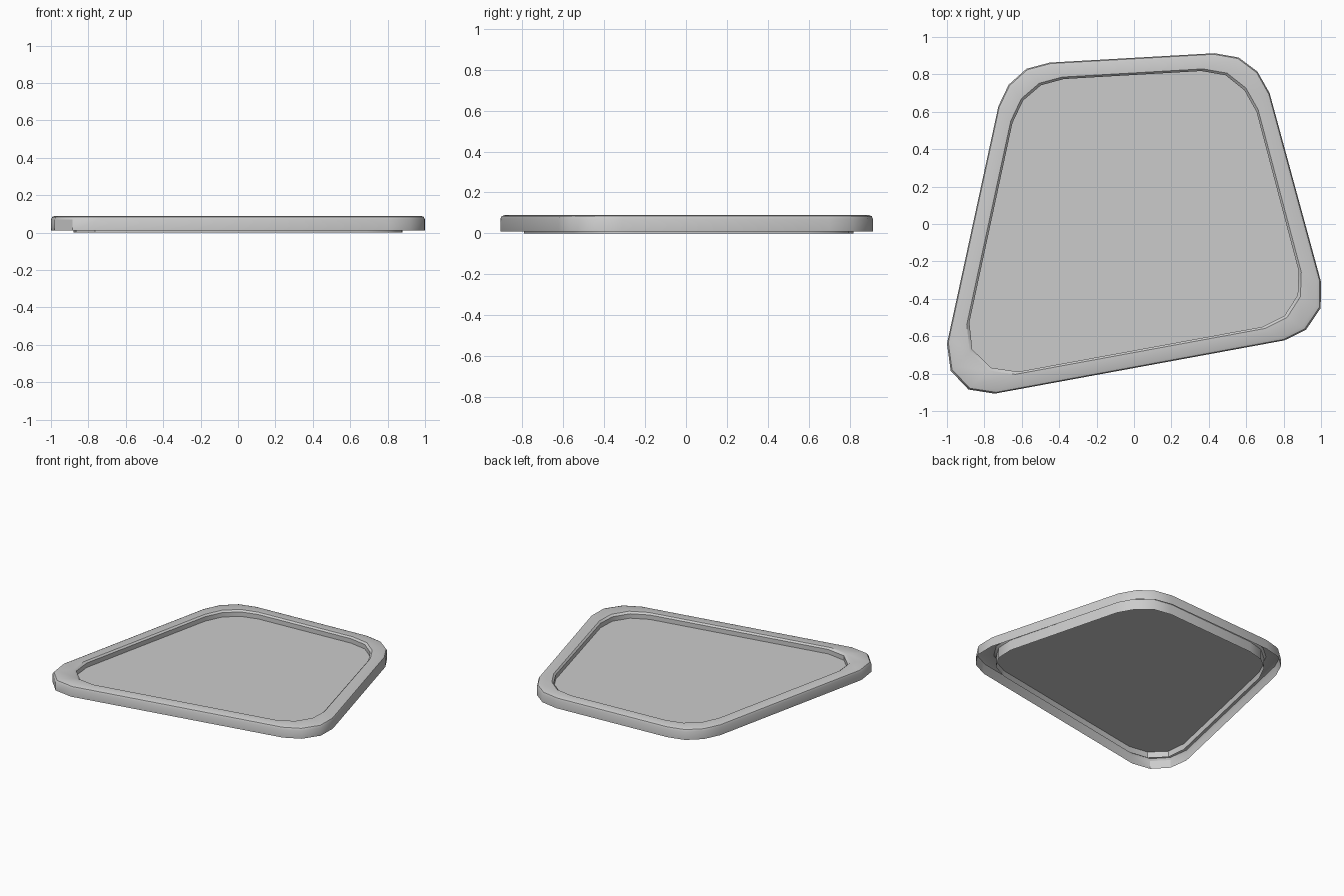
import bpy, bmesh
from mathutils import Vector

if "Cube" in bpy.data.objects:
    bpy.data.objects.remove(bpy.data.objects["Cube"])

# Plan outlines, four points per rounded corner
OUTER = [(-0.725, 0.63), (-0.67, 0.745), (-0.575, 0.83), (-0.45, 0.863),
         (0.43, 0.913), (0.56, 0.89), (0.66, 0.815), (0.725, 0.70),
         (1.0, -0.31), (0.998, -0.45), (0.92, -0.565), (0.805, -0.622),
         (-0.745, -0.907), (-0.885, -0.885), (-0.98, -0.785), (-1.0, -0.64)]
INNER = [(-0.65, 0.54), (-0.593, 0.66), (-0.497, 0.742), (-0.375, 0.775),
         (0.36, 0.818), (0.49, 0.795), (0.59, 0.715), (0.655, 0.60),
         (0.88, -0.25), (0.875, -0.38), (0.805, -0.49), (0.685, -0.55),
         (-0.62, -0.79), (-0.765, -0.768), (-0.865, -0.67), (-0.88, -0.525)]
# Rim section: (0 = outer outline, 1 = inner outline; height)
SECTION = [(0, 0.01), (0, 0.07), (0.06, 0.084), (0.2, 0.09),
           (0.88, 0.09), (1, 0.078), (1, 0)]


def ring(bm, t, z):
    return [bm.verts.new(Vector(o).lerp(Vector(i), t).to_3d() + Vector((0, 0, z)))
            for o, i in zip(OUTER, INNER)]


def finish(bm, name):
    me = bpy.data.meshes.new(name)
    bm.to_mesh(me)
    bm.free()
    ob = bpy.data.objects.new(name, me)
    bpy.context.collection.objects.link(ob)
    return ob


# Rim: hollow shell open underneath
bm = bmesh.new()
rings = [ring(bm, t, z) for t, z in SECTION]
n = len(OUTER)
for a, b in zip(rings, rings[1:]):
    for k in range(n):
        j = (k + 1) % n
        bm.faces.new((a[j], a[k], b[k], b[j]))
rim = finish(bm, "rim")

# Panel: recessed flat sheet inside the rim
bm = bmesh.new()
bm.faces.new(reversed(ring(bm, 1, 0.045)))
panel = finish(bm, "panel")

# Smooth shading, sharp at the rim edges
bpy.ops.object.select_all(action='DESELECT')
rim.select_set(True)
bpy.context.view_layer.objects.active = rim
bpy.ops.object.shade_smooth_by_angle(angle=0.6)
